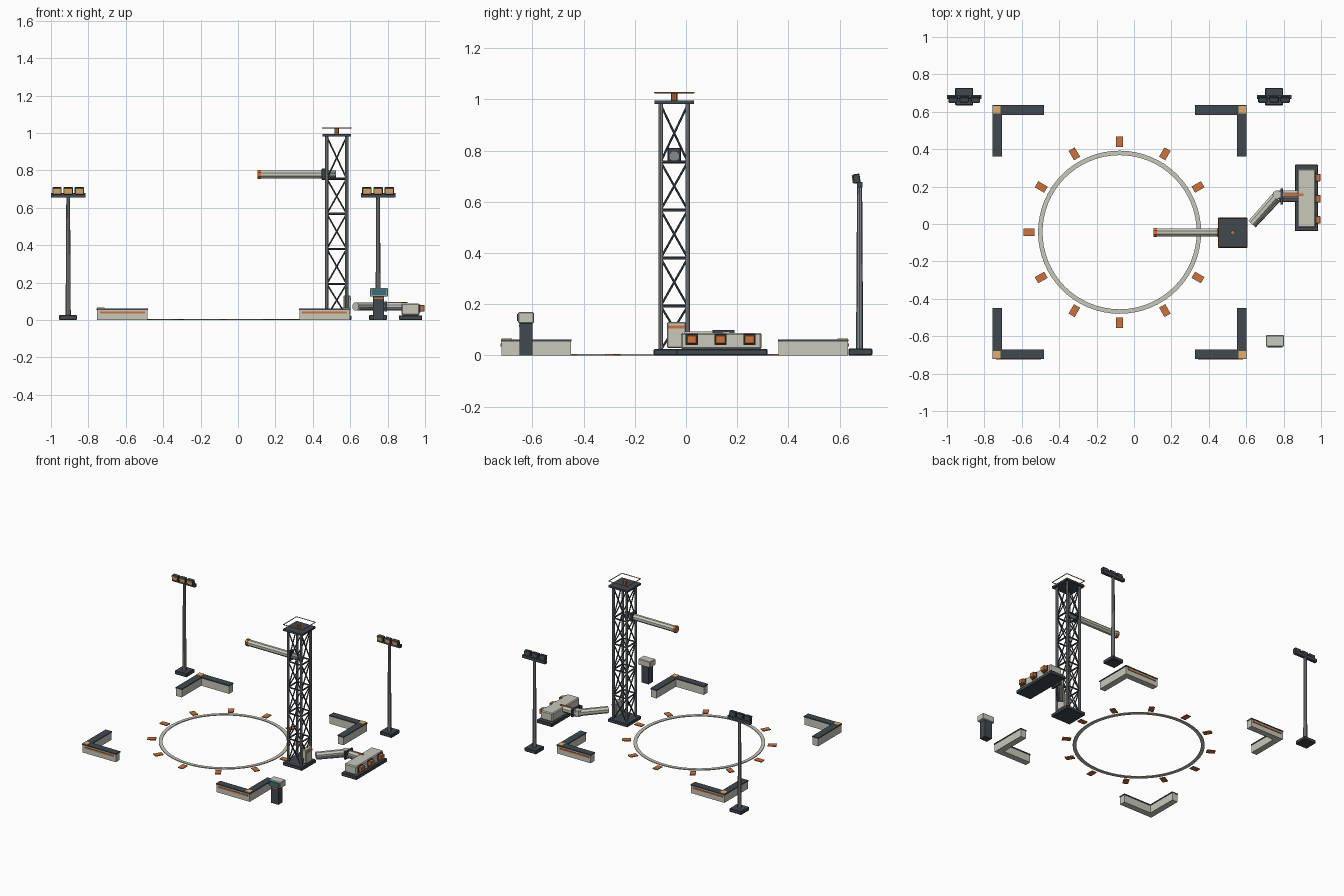
import bpy, bmesh, math
from mathutils import Vector, Matrix

if "Cube" in bpy.data.objects:
    bpy.data.objects.remove(bpy.data.objects["Cube"])


def mat(name, rgb):
    m = bpy.data.materials.new(name)
    m.diffuse_color = (*rgb, 1)
    m.use_nodes = True
    m.node_tree.nodes["Principled BSDF"].inputs["Base Color"].default_value = m.diffuse_color
    return m


LIGHT = mat("light_panel", (.58, .58, .50))
DARK = mat("dark_metal", (.05, .065, .08))
STEEL = mat("steel", (.24, .26, .28))
ORANGE = mat("orange", (.60, .17, .045))
YELLOW = mat("lamp_yellow", (.75, .43, .14))
TEAL = mat("screen_teal", (.03, .16, .20))


def finish(name, bm, m):
    bmesh.ops.recalc_face_normals(bm, faces=bm.faces)
    me = bpy.data.meshes.new(name)
    bm.to_mesh(me)
    bm.free()
    me.materials.append(m)
    ob = bpy.data.objects.new(name, me)
    bpy.context.collection.objects.link(ob)
    return ob


def add_bar(bm, a, b, r, n=6, r2=None, spin=0):
    a, b = Vector(a), Vector(b)
    d = b - a
    rot = d.to_track_quat('Z', 'Y').to_matrix().to_4x4()
    bmesh.ops.create_cone(bm, cap_ends=True, segments=n, radius1=r, radius2=r if r2 is None else r2,
                          depth=d.length,
                          matrix=Matrix.Translation((a + b) / 2) @ rot @ Matrix.Rotation(spin, 4, 'Z'))


def bars(name, segs, r, m, n=6, r2=None, spin=0):
    bm = bmesh.new()
    for a, b in segs:
        add_bar(bm, a, b, r, n, r2, spin)
    return finish(name, bm, m)


def box(name, x, y, z, m, bevel=0, rot=None):
    """Box from (min, max) ranges."""
    bm = bmesh.new()
    c = Vector([sum(v) / 2 for v in (x, y, z)])
    s = [v[1] - v[0] for v in (x, y, z)]
    bmesh.ops.create_cube(bm, size=1, matrix=Matrix.Translation(c) @ (rot or Matrix()) @ Matrix.Diagonal((*s, 1)))
    if bevel:
        bmesh.ops.bevel(bm, geom=bm.edges[:], offset=bevel, segments=1, affect='EDGES')
    return finish(name, bm, m)


def around(c, h):
    return (c - h, c + h)


def prism(name, pts, z0, z1, m):
    bm = bmesh.new()
    f = bm.faces.new([bm.verts.new((x, y, z0)) for x, y in pts])
    ext = bmesh.ops.extrude_face_region(bm, geom=[f])
    bmesh.ops.translate(bm, vec=(0, 0, z1 - z0), verts=[v for v in ext['geom'] if isinstance(v, bmesh.types.BMVert)])
    return finish(name, bm, m)


CX, CY = -.077, -.044      # pad centre

# landing ring: rectangular section swept round the pad
bm = bmesh.new()
N = 64
rows = []
for i in range(N):
    t = 2 * math.pi * i / N
    rows.append([bm.verts.new((CX + r * math.cos(t), CY + r * math.sin(t), z))
                 for r, z in ((.412, 0), (.436, 0), (.436, .006), (.412, .006))])
for i in range(N):
    p, q = rows[i], rows[(i + 1) % N]
    for k in range(4):
        bm.faces.new((p[k], p[(k + 1) % 4], q[(k + 1) % 4], q[k]))
finish("pad_ring", bm, LIGHT)

# twelve marker plates
for i in range(12):
    t = math.pi * i / 6
    x, y = CX + .484 * math.cos(t), CY + .484 * math.sin(t)
    box("pad_marker", around(x, .029), around(y, .019), (0, .006), ORANGE, rot=Matrix.Rotation(t, 4, 'Z'))

# four L-shaped corner barriers
for sx in (-1, 1):
    for sy in (-1, 1):
        def ell(o, e, i):
            return [(CX + sx * a, CY + sy * b) for a, b in
                    ((o, o), (o, e), (i, e), (i, i), (e, i), (e, o))]
        prism("barrier_wall", ell(.676, .406, .631), 0, .055, LIGHT)
        prism("barrier_cap", ell(.679, .404, .628), .055, .063, DARK)
        y = CY + sy * .677
        xs = sorted((CX + sx * .42, CX + sx * .66))
        box("barrier_stripe", xs, around(y, .003), (.035, .046), ORANGE)
        box("barrier_lamp", around(CX + sx * .656, .02), around(CY + sy * .656, .02), (.06, .067), YELLOW)

# lattice tower
TX, TY, H = .528, -.046, .053
box("tower_base", around(TX, .079), around(TY, .081), (0, .025), DARK, .004)
corners = [(TX + H * a, TY + H * b) for a, b in ((-1, -1), (1, -1), (1, 1), (-1, 1))]
bars("tower_legs", [((x, y, .02), (x, y, .985)) for x, y in corners], .009, STEEL, 8)
levels = [.02, .193, .38, .568, .756, .98]
rings, braces = [], []
for k in range(4):
    p, q = corners[k], corners[(k + 1) % 4]
    for z in levels[1:-1]:
        rings.append(((*p, z), (*q, z)))
    for z0, z1 in zip(levels, levels[1:]):
        braces += [((*p, z0), (*q, z1)), ((*q, z0), (*p, z1))]
bars("tower_rings", rings, .006, DARK)
bars("tower_braces", braces, .0042, DARK)
box("tower_top_plate", around(TX, .077), around(TY, .077), (.982, .996), DARK)
bars("beacon", [((TX, TY, .996), (TX, TY, 1.024))], .012, ORANGE, 8)
rail = [(TX + .076 * a, TY + .076 * b, 1.027) for a, b in ((-1, -1), (1, -1), (1, 1), (-1, 1))]
bars("top_rail", [(rail[k], rail[(k + 1) % 4]) for k in range(4)], .003, ORANGE)

# swing arm
AZ = .778
bars("arm_beam", [((.12, TY, AZ), (.46, TY, AZ))], .0225, LIGHT, 8, spin=math.pi / 8)
bars("arm_tip", [((.105, TY, AZ), (.123, TY, AZ))], .026, ORANGE, 8, spin=math.pi / 8)
box("arm_collar", (.447, .470), around(TY, .026), (.75, .811), DARK, .003)
bars("arm_pivot", [((.465, TY, AZ), (.525, TY, AZ))], .022, STEEL, 8, spin=math.pi / 8)

# service box on the tower foot
box("service_box", (.565, .602), (-.074, -.001), (.03, .13), LIGHT, .003)
box("service_box_stripe", (.600, .605), (-.07, -.005), (.106, .117), ORANGE)

# jointed supply duct with a thin pipe beside it
def path(name, pts, r, m, n):
    ob = bars(name, list(zip(pts, pts[1:])), r, m, n, spin=math.pi / n)
    return ob

path("supply_duct", [(.628, .002, .072), (.765, .157, .072), (.875, .157, .072)], .024, LIGHT, 8)
bars("duct_elbow", [((.765, .157, .05), (.765, .157, .094))], .024, LIGHT, 8)
path("side_pipe", [(.645, -.012, .06), (.775, .126, .06), (.875, .126, .06)], .009, STEEL, 8)
box("duct_clamp", around(.79, .006), (.103, .19), (.045, .1), DARK)
box("duct_stripe", (.80, .905), around(.157, .006), (.091, .096), ORANGE)

# pump unit on a skid
box("skid", (.861, .984), (-.038, .318), (0, .025), DARK, .003)
box("pump_body", (.873, .970), (-.02, .295), (.025, .088), LIGHT, .006)
for y in (.022, .135, .248):
    box("pump_port", (.965, .998), around(y, .02), (.045, .08), ORANGE, .003)
    box("pump_port_rim", (.965, .976), around(y, .024), (.041, .084), DARK)

# two floodlight masts
for x in (-.908, .749):
    y = .678
    box("mast_base", around(x, .048), around(y + .003, .047), (0, .027), DARK, .004)
    bars("mast_pole", [((x, y, .02), (x, y, .66))], .014, STEEL, 8, r2=.010)
    box("lamp_bar", around(x, .092), around(y, .011), (.656, .678), DARK)
    for dx in (-.06, 0, .06):
        tilt = Matrix.Rotation(math.radians(8), 4, 'X')
        box("lamp_head", around(x + dx, .025), around(.666, .014), (.672, .709), DARK, .003, tilt)
        box("lamp_lens", around(x + dx, .021), around(.652, .003), (.674, .704), YELLOW, 0, tilt)

# control console
box("console_column", (.723, .781), (-.65, -.6), (0, .13), DARK)
box("console_head", (.705, .802), (-.656, -.594), (.125, .17), LIGHT, .004)
box("console_screen", (.714, .793), (-.660, -.652), (.135, .162), TEAL)
box("console_stripe", (.727, .777), (-.653, -.645), (.112, .121), ORANGE)
